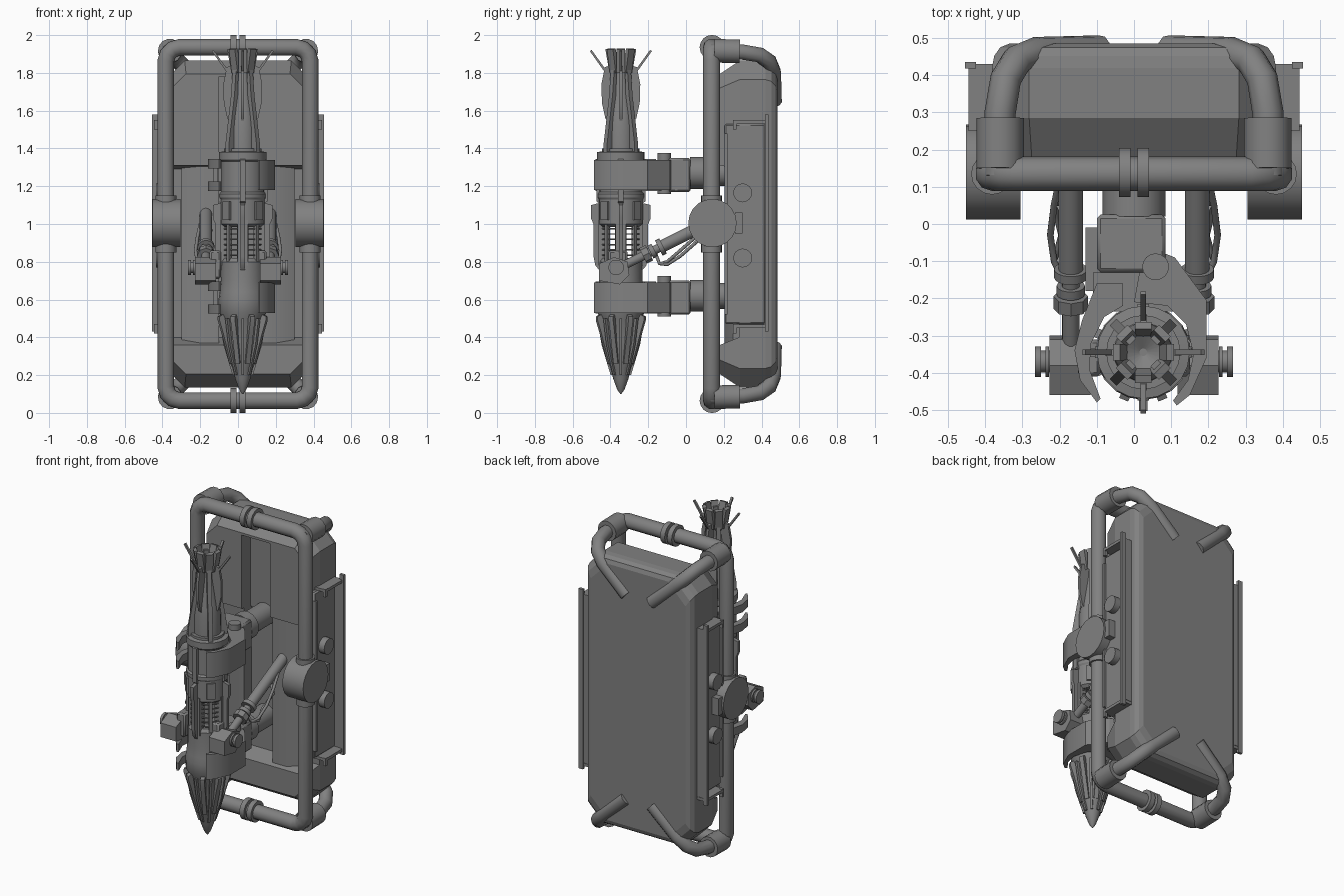
import bpy, bmesh
from math import pi, cos, sin, radians
from mathutils import Vector, Matrix

if "Cube" in bpy.data.objects:
    bpy.data.objects.remove(bpy.data.objects["Cube"])

AX, AY = 0.025, -0.345          # missile axis
C = bpy.context.scene.collection
GREY = bpy.data.materials.new("dark_grey")
GREY.diffuse_color = (.22, .22, .22, 1)
GREY.use_nodes = True
GREY.node_tree.nodes["Principled BSDF"].inputs["Base Color"].default_value = GREY.diffuse_color

def finish(name, bm, angle=30):
    bmesh.ops.recalc_face_normals(bm, faces=bm.faces)
    me = bpy.data.meshes.new(name)
    bm.to_mesh(me); bm.free()
    me.materials.clear(); me.materials.append(GREY)
    ob = bpy.data.objects.new(name, me)
    C.objects.link(ob)
    bpy.ops.object.select_all(action='DESELECT')
    ob.select_set(True)
    bpy.context.view_layer.objects.active = ob
    bpy.ops.object.shade_smooth_by_angle(angle=radians(angle))
    return ob

def loft(name, rings, angle=30):
    bm = bmesh.new()
    vs = [[bm.verts.new(p) for p in r] for r in rings]
    n = len(vs[0])
    for a, b in zip(vs, vs[1:]):
        for i in range(n):
            bm.faces.new((a[i], a[(i+1) % n], b[(i+1) % n], b[i]))
    bm.faces.new(vs[0]); bm.faces.new(vs[-1])
    return finish(name, bm, angle)

def prism(name, pts, depth, m=Matrix()):
    """Outline in local xy, extruded +-depth/2 along local z."""
    return loft(name, [[m @ Vector((x, y, s*depth/2)) for x, y in pts] for s in (-1, 1)])

def plate(name, pts, z0, z1):
    return prism(name, pts, z1-z0, Matrix.Translation((0, 0, (z0+z1)/2)))

def box(name, x, y, z, bevel=0.0):
    ob = plate(name, [(x[0], y[0]), (x[1], y[0]), (x[1], y[1]), (x[0], y[1])], *z)
    if bevel:
        b = ob.modifiers.new("bevel", 'BEVEL'); b.width = bevel; b.segments = 1
    return ob

def spin(name, prof, origin, axis=(0, 0, 1), n=20):
    """Revolve (radius, height) profile around an axis."""
    m = Matrix.Translation(origin) @ Vector(axis).to_track_quat('Z', 'Y').to_matrix().to_4x4()
    return loft(name, [[m @ Vector((max(r, .001)*cos(2*pi*i/n), max(r, .001)*sin(2*pi*i/n), h))
                        for i in range(n)] for r, h in prof])

def rod(name, a, b, r, n=14):
    d = Vector(b)-Vector(a)
    return spin(name, [(r, 0), (r, d.length)], a, d, n)

def tube(name, pts, r, cyclic=False):
    cu = bpy.data.curves.new(name, 'CURVE')
    cu.dimensions = '3D'; cu.bevel_depth = r; cu.bevel_resolution = 3; cu.use_fill_caps = True
    s = cu.splines.new('POLY'); s.points.add(len(pts)-1); s.use_cyclic_u = cyclic
    for p, q in zip(s.points, pts):
        p.co = (*q, 1)
    tmp = bpy.data.objects.new("tmp", cu); C.objects.link(tmp)
    bpy.context.view_layer.update()
    me = bpy.data.meshes.new_from_object(tmp.evaluated_get(bpy.context.evaluated_depsgraph_get()))
    bpy.data.objects.remove(tmp)
    bm = bmesh.new(); bm.from_mesh(me)
    return finish(name, bm, 40)

def radial(name, pts, thick, count, start=0.0):
    """Flat (radius, z) plates repeated round the missile axis."""
    for k in range(count):
        a = start + 2*pi*k/count
        m = Matrix(((cos(a), 0, sin(a), AX), (sin(a), 0, -cos(a), AY), (0, 1, 0, 0), (0, 0, 0, 1)))
        prism(name, pts, thick, m)

# --- backpack shell: chamfered loft with a recessed middle and upper slot
def octo(y, hx, hz, c):
    return [(sx*x, y, 1+sz*z) for sx, sz, x, z in (
        (1, 1, hx-c, hz), (1, 1, hx, hz-c), (1, -1, hx, hz-c), (1, -1, hx-c, hz),
        (-1, -1, hx-c, hz), (-1, -1, hx, hz-c), (-1, 1, hx, hz-c), (-1, 1, hx-c, hz))]
shell = loft("backpack_shell", [octo(.18, .35, .795, .075), octo(.285, .382, .865, .1), octo(.42, .382, .865, .1),
             octo(.452, .376, .86, .105), octo(.475, .36, .845, .115), octo(.485, .335, .82, .125)], 25)
side_m = Matrix(((0, 0, 1, 0), (1, 0, 0, 0), (0, 1, 0, 0), (0, 0, 0, 1)))
cut1 = prism("recess_cutter", [(.1, .33), (.18, .36), (.28, .40), (.28, 1.29), (.18, 1.31), (.1, 1.33)], 1, side_m)
cut2 = box("slot_cutter", (-.1, .1), (.1, .27), (1.2, 1.78))
for c in (cut1, cut2):
    c.hide_render = True
    mod = shell.modifiers.new("cut", 'BOOLEAN'); mod.operation = 'DIFFERENCE'; mod.object = c; mod.solver = 'EXACT'
bpy.context.view_layer.update()
bm = bmesh.new()
bm.from_mesh(bpy.data.meshes.new_from_object(shell.evaluated_get(bpy.context.evaluated_depsgraph_get())))
for o in (shell, cut1, cut2):
    bpy.data.objects.remove(o)
finish("backpack_shell", bm, 8)
for s in (-1, 1):
    plate("recess_column", [(s*.1, .3), (s*.1, .205), (s*.2, .205), (s*.3, .25), (s*.3, .3)], .36, 1.34)

# --- tubular frame
loop = []
for sx, sz in ((1, 1), (1, -1), (-1, -1), (-1, 1)):
    pts = [(sx*.31, .135, 1+sz*.935), (sx*.345, .135, 1+sz*.925), (sx*.371, .135, 1+sz*.9), (sx*.382, .135, 1+sz*.865)]
    loop += pts if sx*sz > 0 else pts[::-1]
tube("frame_loop", loop, .046, True)
for sz in (-1, 1):
    z = 1+sz*.935
    for sx in (-1, 1):
        x = sx*.025
        rod("frame_coupling", (x-.016, .138, z), (x+.016, .138, z), .066, 16)
        tube("frame_hook", [(sx*.362, .13, 1+sz*.915), (sx*.36, .3, 1+sz*.91), (sx*.345, .39, 1+sz*.895),
             (sx*.315, .44, 1+sz*.86), (sx*.26, .462, 1+sz*.805), (sx*.09, .466, 1+sz*.65)], .042)
        rod("hook_sleeve", (sx*.36, .15, 1+sz*.917), (sx*.36, .285, 1+sz*.914), .064, 14)
        rod("tube_sleeve", (sx*.382, .135, 1+sz*.1), (sx*.382, .135, 1+sz*.15), .056, 16)

# --- side hubs, channels and pegs
def side(s):
    X = lambda a, b: tuple(sorted((s*a, s*b)))
    rod("side_hub", (s*.305, .14, 1.005), (s*.452, .14, 1.005), .128, 20)
    box("side_channel", X(.35, .395), (.205, .42), (.47, 1.53), .008)
    box("channel_rail", X(.425, .455), (.418, .436), (.43, 1.58))
    box("channel_rail_web", X(.36, .43), (.418, .43), (.47, 1.54))
    box("channel_front_lip", X(.36, .41), (.205, .22), (.52, 1.48))
    for z in (.45, 1.53):
        box("channel_tab", X(.36, .445), (.25, .43), (z, z+.018))
        box("channel_tab_end", X(.425, .445), (.25, .268), (z-.03, z+.02))
    for z in (.82, 1.165):
        rod("channel_peg", (s*.34, .3, z), (s*.435, .3, z), .05, 16)
    box("hub_latch", X(.36, .44), (.26, .3), (.95, 1.06))
for s in (-1, 1):
    side(s)

# --- missile body
spin("missile_nose", [(.003, .1), (.02, .125), (.04, .18), (.055, .24), (.064, .26), (.09, .38), (.108, .5), (.125, .53),
     (.128, .6), (.122, .64), (.115, .7), (.115, .8), (.10, .82)], (AX, AY, 0))
spin("missile_barrel", [(.10, .985), (.118, 1.0), (.118, 1.13), (.124, 1.14), (.124, 1.16), (.115, 1.17), (.115, 1.33), (.125, 1.34),
     (.125, 1.38), (.1, 1.385), (.1, 1.4), (.08, 1.4), (.078, 1.52), (.07, 1.58), (.04, 1.75), (.034, 1.83), (.06, 1.87), (.01, 1.84)], (AX, AY, 0))
spin("missile_core", [(.03, .78), (.03, 1.02)], (AX, AY, 0), n=12)
for k in range(6):
    z = .835+k*.028
    tube("window_rung", [(AX+.1*cos(pi*i/10), AY+.1*sin(pi*i/10), z) for i in range(20)], .004, True)
radial("body_post", [(.07, .78), (.118, .78), (.118, 1.02), (.07, 1.02)], .055, 4)
radial("window_jamb", [(.09, .79), (.112, .79), (.112, 1.01), (.09, 1.01)], .02, 4, pi/4)
radial("body_fairing", [(.1, .74), (.135, .78), (.145, .83), (.145, 1.0), (.158, 1.03), (.158, 1.1), (.12, 1.11), (.1, 1.1)], .022, 4)
radial("body_strip", [(.1, 1.1), (.13, 1.12), (.13, 1.34), (.1, 1.36)], .03, 4)
radial("body_pad", [(.1, 1.02), (.126, 1.02), (.126, 1.12), (.1, 1.12)], .05, 4, pi/4)
radial("nose_vane", [(.05, .27), (.072, .26), (.116, .42), (.138, .49), (.138, .51), (.1, .53)], .026, 8, pi/8)
radial("nose_blade", [(.035, .2), (.054, .2), (.102, .36), (.125, .5), (.08, .5)], .014, 8)
radial("tail_fin", [(.04, 1.5), (.082, 1.56), (.1, 1.64), (.103, 1.74), (.085, 1.83), (.03, 1.85)], .016, 4)
radial("tail_strut", [(.07, 1.4), (.115, 1.36), (.115, 1.43), (.075, 1.68), (.055, 1.9), (.04, 1.9), (.05, 1.68)], .026, 4, pi/4)
radial("tail_crown", [(.035, 1.83), (.06, 1.8), (.082, 1.925), (.062, 1.93)], .045, 8)
radial("tail_antenna", [(.06, 1.79), (.075, 1.79), (.164, 1.915), (.155, 1.922)], .014, 4)

# --- clamp arms with fixed jaw and split fingers
JAW = [(.02, -.1), (.06, -.07), (.11, -.09), (.195, -.205), (.195, -.36), (.15, -.46), (.115, -.488), (.105, -.475),
       (.145, -.42), (.16, -.35), (.14, -.27), (.09, -.22), (0, -.21)]
FINGER = [(-.1, -.16), (-.03, -.16), (-.03, -.22), (-.08, -.25), (-.115, -.32), (-.12, -.39), (-.09, -.47), (-.1, -.48),
          (-.145, -.42), (-.16, -.34), (-.14, -.26)]
for z in (1.26, .61):
    spin("arm_shaft", [(.085, 0), (.085, .07), (.07, .08), (.07, .27)], (0, .02, z+.01), (0, 1, 0), 18)
    box("arm_block", (-.1, .085), (-.13, .025), (z-.09, z+.09), .01)
    box("arm_side_box", (-.13, -.04), (-.18, -.01), (z-.05, z+.05))
    plate("clamp_jaw", JAW, z-.08, z+.08)
    rod("clamp_pivot", (.058, -.115, z-.1), (.058, -.115, z+.115), .036, 16)
    box("clamp_bridge", (-.11, .12), (-.235, -.13), (z-.085, z+.075))
    for dz in (-.085, .035):
        plate("clamp_finger", FINGER, z+dz, z+dz+.05)

# --- steering pistons, hoses and thruster boxes
def piston(s):
    x = s*.17
    top, tip = Vector((x, .22, 1.055)), Vector((x, -.34, .775))
    at = lambda t: top.lerp(tip, t)
    rod("piston_cylinder", at(0), at(.62), .033, 16)
    rod("piston_collar", at(.61), at(.65), .045, 16)
    rod("piston_rod", at(.6), at(1), .024)
    rod("piston_ring", at(.69), at(.73), .038)
    rod("piston_clevis", at(.74), at(.8), .046, 8)
    for k in range(2):
        o = k*.03
        tube("hose", [(s*(.2-o*2), .12, 1.0-o), (s*.215, .05, .93-o), (s*(.225-o), -.03, .86-o),
             (s*.215, -.1, .80-o/2), (s*.195, -.14, .79), (s*.17, -.16, .84)], .009)
    prism("thruster_box", [(-.46, .70), (-.35, .68), (-.30, .73), (-.31, .80), (-.38, .825), (-.46, .79)], .11,
          Matrix.Translation((s*.172, 0, 0)) @ side_m)
    rod("thruster_neck", (s*.22, -.37, .77), (s*.262, -.37, .77), .03, 16)
    for a, b in ((.228, .238), (.25, .266)):
        rod("thruster_ring", (s*a, -.37, .77), (s*b, -.37, .77), .041, 18)
    box("thruster_bracket", tuple(sorted((s*.09, s*.15))), (-.41, -.31), (.71, .86), .01)
for s in (-1, 1):
    piston(s)
